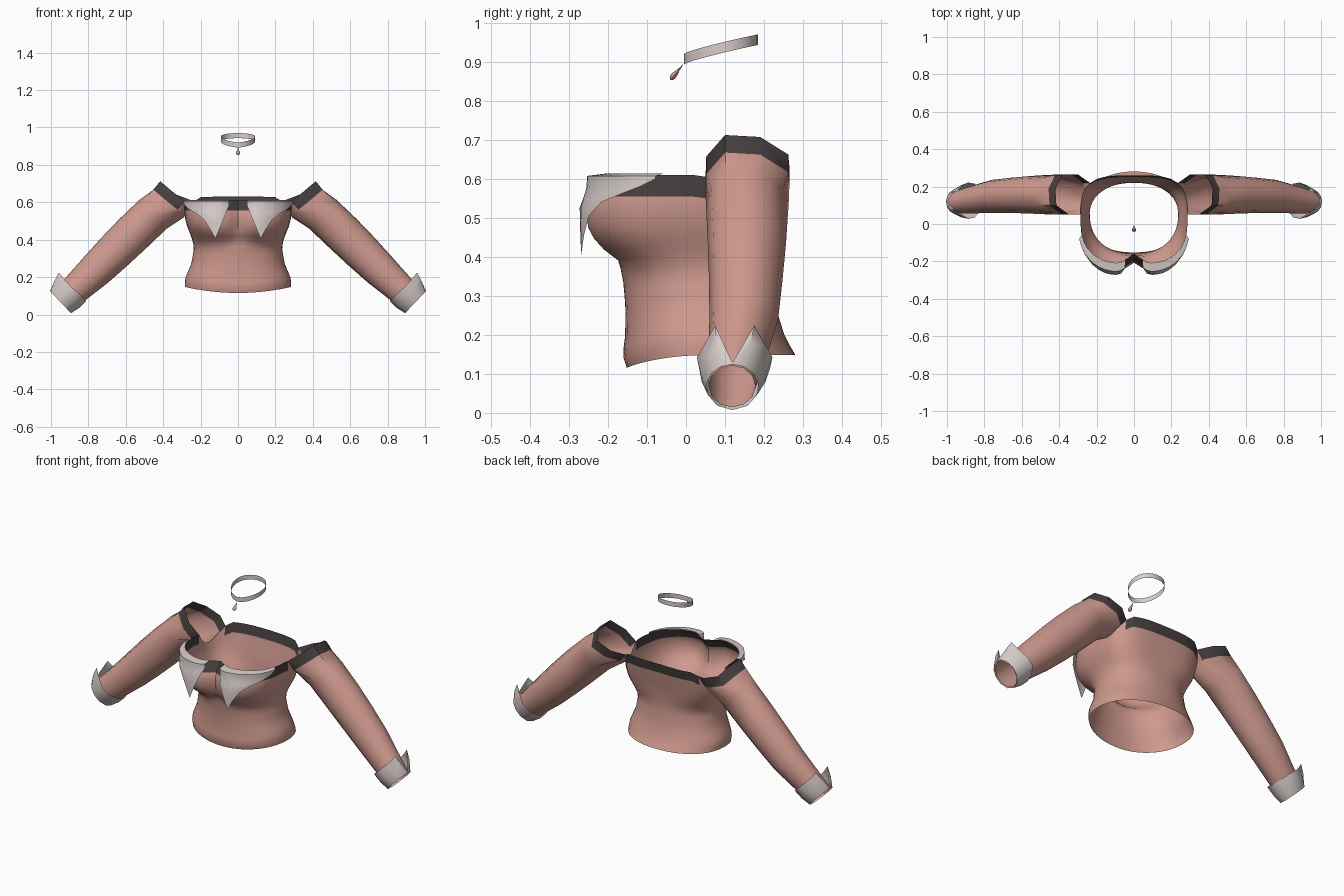
import bpy, math
from math import sin, cos, pi, radians
from mathutils import Vector

if "Cube" in bpy.data.objects:
    bpy.data.objects.remove(bpy.data.objects["Cube"])


def material(name, rgb):
    m = bpy.data.materials.new(name)
    m.diffuse_color = (*rgb, 1)
    m.use_nodes = True
    m.node_tree.nodes["Principled BSDF"].inputs["Base Color"].default_value = m.diffuse_color
    return m


PINK = material("dusty pink", (0.62, 0.32, 0.27))
DARK = material("charcoal trim", (0.065, 0.05, 0.05))
WHITE = material("soft white", (0.68, 0.61, 0.59))


def loft(name, rows, mats, closed=True, rule=None, mirror=False, sharp=45):
    """Skin rows of points; rule(row, column) picks the material."""
    n = len(rows[0])
    cols = n if closed else n - 1
    verts = [tuple(p) for r in rows for p in r]
    faces, idx = [], []
    for i in range(len(rows) - 1):
        for j in range(cols):
            k = (j + 1) % n
            faces.append((i * n + j, i * n + k, (i + 1) * n + k, (i + 1) * n + j))
            idx.append(rule(i, j) if rule else 0)
    me = bpy.data.meshes.new(name)
    me.from_pydata(verts, [], faces)
    for m in mats:
        me.materials.append(m)
    for poly, m in zip(me.polygons, idx):
        poly.material_index = m
    ob = bpy.data.objects.new(name, me)
    bpy.context.collection.objects.link(ob)
    if mirror:
        ob.modifiers.new("mirror", 'MIRROR')
    bpy.ops.object.select_all(action='DESELECT')
    ob.select_set(True)
    bpy.context.view_layer.objects.active = ob
    bpy.ops.object.shade_smooth_by_angle(angle=radians(sharp))
    return ob


# Bodice profile: height, half width, front y, back y
PROFILE = [(.11, .265, -.15, .29), (.15, .285, -.163, .28), (.19, .284, -.156, .255),
           (.27, .25, -.155, .23), (.35, .236, -.162, .22), (.39, .24, -.18, .22),
           (.43, .255, -.235, .225), (.47, .272, -.258, .23), (.52, .284, -.265, .24),
           (.57, .287, -.247, .25), (.63, .285, -.20, .26)]
CY, N = .05, 48


def body(a, z, grow=1.0):
    """Point on the bodice at angle a (0 = +x, 90 degrees = back)."""
    z0 = min(max(z, PROFILE[0][0]), PROFILE[-1][0])
    for p, q in zip(PROFILE, PROFILE[1:]):
        if z0 <= q[0]:
            break
    t = (z0 - p[0]) / (q[0] - p[0])
    w, f, b = (p[i] + (q[i] - p[i]) * t for i in (1, 2, 3))
    c, s = cos(a), sin(a)
    up = min(max((z0 - .36) / .1, 0), 1)
    n = 2.2 + (.7 if s < 0 else 1.3) * up
    r = (abs(c) ** n + abs(s) ** n) ** (-1 / n)
    x = w * c * r
    y = s * r * ((b - CY) if s > 0 else (CY - f))
    if s < 0:                                   # cleft between the two cups
        y += .055 * up * math.exp(-(x / .05) ** 2)
    return Vector((x * grow, CY + y * grow, z))


ARM = 6                                         # armhole spans six columns


def top_z(j):
    k = j if j <= 12 else 24 - j
    if 0 <= k <= ARM:
        return .605 - .075 * sin(pi * k / ARM)
    return .61 + .022 * max(0, sin(2 * pi * j / N))


rows = [[] for _ in range(18)]
for j in range(N):
    a = 2 * pi * j / N
    lo = .148 - .033 * max(0, -sin(a)) ** 2
    hi = top_z(j)
    for i in range(18):
        z = hi if i == 17 else lo + (hi - .055 - lo) * i / 16
        rows[i].append(body(a, z))
loft("bodice", rows, [PINK, DARK],
     rule=lambda i, j: int(i == 16 and not (j < ARM or 24 - ARM <= j < 24)))

# Sleeve: the shoulder rim joins the armhole, then rings run to the wrist
upper = [(.285, .05, .605), (.35, .052, .657), (.415, .10, .712), (.42, .19, .707),
         (.385, .262, .662), (.30, .265, .63)]
rim = [Vector(p) for p in upper]
rim += [body(2 * pi * j / N, top_z(j)) for j in range(ARM, 0, -1)]
drop = Vector((.037, 0, -.045))
rows = [rim, [p + drop * (1 if k <= 6 else .25) for k, p in enumerate(rim)]]
U = Vector((.69, 0, .724))


def ring_point(center, th, r, ry):
    return Vector(center) + U * (sin(th) * r) - Vector((0, cos(th) * ry, 0))


for x, y, z, r, ry in [(.455, .157, .535, .106, .106), (.563, .156, .432, .106, .1),
                       (.66, .153, .337, .102, .094), (.76, .148, .238, .094, .088),
                       (.87, .13, .135, .08, .074), (.945, .118, .068, .074, .06)]:
    rows.append([ring_point((x, y, z), 2 * pi * k / 12, r, ry) for k in range(12)])
loft("sleeve", rows, [PINK, DARK], mirror=True,
     rule=lambda i, j: int(i == 0 and j < 6))

# Turned-back cuff: degrees from the notch, height share, radius, side radius
half = [(0, .05, .082, .068), (26, 1, .138, .115), (52, .95, .098, .1), (80, .95, .088, .1),
        (110, 1, .088, .096), (145, 1, .088, .09)]
cuff = half + [(180, 1, .088, .088)] + [(360 - d, *r) for d, *r in half[::-1]]
rows = [[], [], []]
for d, t, r, ry in cuff:
    th = radians(90 + d)
    low = ring_point((.949, .119, .066), th, .081, .067)
    high = ring_point((.872, .125, .135), th, r, ry)
    mid = low.lerp(high, .5 * t)
    mid += (mid - Vector((.91, .122, .1))) * .06 * t
    for row, p in zip(rows, (low, mid, low.lerp(high, t))):
        row.append(p)
loft("cuff", rows, [WHITE], closed=False, mirror=True)

# Pointed collar flaps: degrees from front centre, lower edge height
edge = [(9, .585), (13, .53), (18, .47), (23, .405), (28, .455), (34, .505),
        (42, .54), (52, .562), (60, .58), (67, .60)]
rows = [[] for _ in range(7)]
for d, low in edge:
    a = radians(d - 90)
    rows[0].append(body(a, .613))
    for i in range(1, 7):
        z = .607 + (low - .607) * (i - 1) / 5
        p = body(a, min(max(z, .5), .572), 1.05)
        p.z = z
        rows[i].append(p)
loft("collar_flap", rows, [WHITE], closed=False, mirror=True, sharp=60)

# Choker band, rising toward the back
rows = [[], []]
for k in range(24):
    t = 2 * pi * k / 24
    x, y = .092 * sin(t) * (1 - .12 * cos(t)), .09 - .095 * cos(t)
    z = .893 + .05 * max(0, (1 - cos(t)) / 2) ** .8
    rows[0].append((x, y, z))
    rows[1].append((x, y, z + .027))
loft("choker", rows, [WHITE])

# Teardrop pendant hanging forward of the choker
rows = []
for t, r in [(0, .001), (.3, .004), (.6, .01), (.8, .012), (.93, .008), (1, .001)]:
    c = Vector((0, -.008 - .032 * t, .892 - .038 * t))
    rows.append([c + Vector((cos(q) * r, sin(q) * r * .5, -sin(q) * r * .4))
                 for q in (2 * pi * k / 8 for k in range(8))])
loft("pendant", rows, [PINK])
